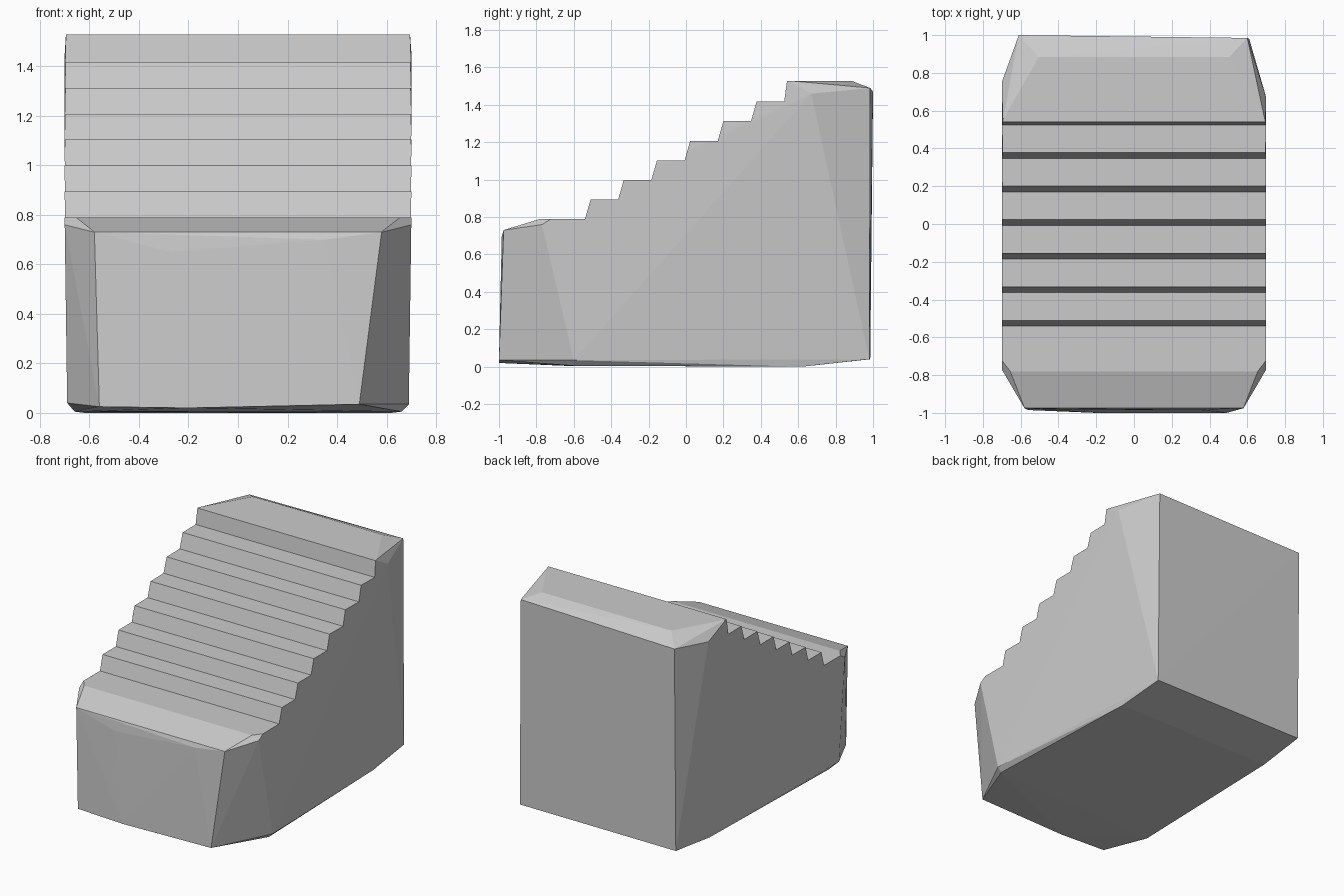
import bpy, bmesh

if "Cube" in bpy.data.objects:
    bpy.data.objects.remove(bpy.data.objects["Cube"])


def finish(bm, name):
    bmesh.ops.recalc_face_normals(bm, faces=bm.faces)
    mesh = bpy.data.meshes.new(name)
    bm.to_mesh(mesh)
    bm.free()
    obj = bpy.data.objects.new(name, mesh)
    bpy.context.collection.objects.link(obj)
    return obj


# stone block with roughly chipped corners, as a convex hull
points = [
    # underside
    (0.66, -0.6, 0.005), (-0.66, -0.65, 0.005), (0.62, 0.62, 0), (-0.62, 0.62, 0),
    (0.69, -0.6, 0.035), (-0.69, -0.72, 0.04),
    # front face and its worn top edge
    (-0.56, -0.985, 0.025), (0.49, -1.0, 0.035), (-0.2, -1.0, 0.02),
    (-0.27, -0.985, 0.65), (0.35, -0.985, 0.70), (-0.27, -0.91, 0.754), (0.36, -0.91, 0.754),
    # back corners
    (0.61, 0.98, 0.04), (-0.61, 0.985, 0.04),
    (0.60, 0.985, 1.49), (-0.61, 1.0, 1.47),
    (0.70, 0.67, 1.46), (-0.70, 0.75, 1.45),
]
# points shared by both sides
for s in (-1, 1):
    points += [(s * 0.58, -0.975, 0.73), (s * 0.70, -0.77, 0.76),
               (s * 0.70, -0.51, 0.92), (s * 0.695, 0.54, 1.53), (s * 0.50, 0.88, 1.53)]
bm = bmesh.new()
for p in points:
    bm.verts.new(p)
res = bmesh.ops.convex_hull(bm, input=bm.verts)
loose = [v for v in bm.verts if not v.link_faces]
bmesh.ops.delete(bm, geom=loose, context='VERTS')
block = finish(bm, "stone_steps")

# stepped side profile: landing, seven sloping risers, top
profile = [(-1.2, -0.2), (-1.2, 0.662), (-0.78, 0.79)]
for i in range(7):
    y, z = -0.54 + i * 0.1775, 0.79 + i * 0.1045
    profile += [(y, z), (y + 0.03, z + 0.1045)]
profile[-1] = (0.54, 1.528)
profile += [(1.2, 1.528), (1.2, -0.2)]
bm = bmesh.new()
face = bm.faces.new([bm.verts.new((-1, y, z)) for y, z in profile])
ext = bmesh.ops.extrude_face_region(bm, geom=[face])
bmesh.ops.translate(bm, vec=(2, 0, 0),
                    verts=[g for g in ext["geom"] if isinstance(g, bmesh.types.BMVert)])
cutter = finish(bm, "step_profile")

# keep only the block material below the steps
mod = block.modifiers.new("steps", 'BOOLEAN')
mod.operation = 'INTERSECT'
mod.solver = 'EXACT'
mod.object = cutter
bpy.context.view_layer.objects.active = block
block.select_set(True)
bpy.ops.object.modifier_apply(modifier=mod.name)
bpy.data.objects.remove(cutter)
